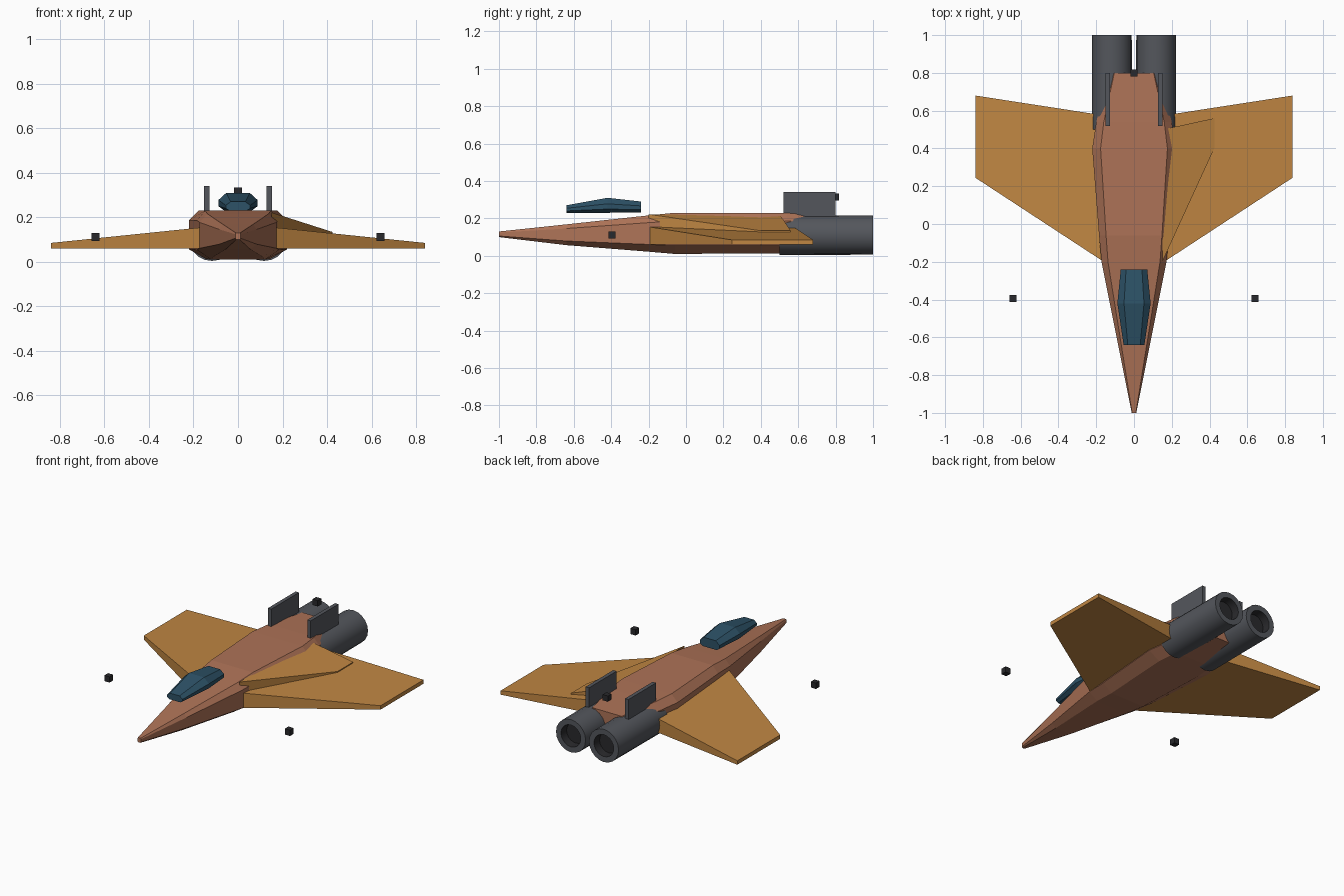
import bpy, bmesh
from math import cos, sin, pi

old = bpy.data.objects.get("Cube")
if old:
    bpy.data.objects.remove(old, do_unlink=True)


def material(name, rgb):
    m = bpy.data.materials.new(name)
    m.use_nodes = True
    m.diffuse_color = (*rgb, 1)
    bsdf = m.node_tree.nodes["Principled BSDF"]
    bsdf.inputs["Base Color"].default_value = (*rgb, 1)
    bsdf.inputs["Roughness"].default_value = 0.8
    return m


COPPER = material("copper hull", (0.42, 0.17, 0.095))
OCHRE = material("ochre wing", (0.53, 0.24, 0.055))
GREY = material("slate grey", (0.088, 0.094, 0.108))
GLASS = material("canopy blue", (0.026, 0.084, 0.135))
BLACK = material("charcoal", (0.022, 0.022, 0.025))


def loft(name, rings, *mats):
    """Skin equal-sized rings of points and cap both ends."""
    bm = bmesh.new()
    rows = [[bm.verts.new(p) for p in ring] for ring in rings]
    n = len(rows[0])
    for a, b in zip(rows, rows[1:]):
        for i in range(n):
            j = (i + 1) % n
            bm.faces.new((a[i], a[j], b[j], b[i]))
    bm.faces.new(rows[0])
    bm.faces.new(rows[-1])
    bmesh.ops.recalc_face_normals(bm, faces=bm.faces)
    mesh = bpy.data.meshes.new(name)
    bm.to_mesh(mesh)
    bm.free()
    ob = bpy.data.objects.new(name, mesh)
    bpy.context.collection.objects.link(ob)
    for m in mats:
        mesh.materials.append(m)
    return ob


def octagon(y, w, z0, z1, top, bottom, low, high):
    """Chamfered cross-section across the body."""
    h = z1 - z0
    half = [(bottom * w, z0), (w, z0 + low * h), (w, z0 + high * h), (top * w, z1)]
    return [(x, y, z) for x, z in half] + [(-x, y, z) for x, z in reversed(half)]


def box(name, centre, size, mat):
    (x, y, z), (a, b, c) = centre, [s / 2 for s in size]
    rings = [[(x - a, v, z - c), (x + a, v, z - c), (x + a, v, z + c), (x - a, v, z + c)]
             for v in (y - b, y + b)]
    return loft(name, rings, mat)


def panel(name, side, root, tip, mat):
    """Tapered slab; each end is x, front y, back y, bottom z, top z."""
    rings = [[(side * x, f, lo), (side * x, b, lo), (side * x, b, hi), (side * x, f, hi)]
             for x, f, b, lo, hi in (root, tip)]
    return loft(name, rings, mat)


# Fuselage: needle nose widening to a broad flat body
stations = [(-1, 0.012, 0.10, 0.13), (-0.64, 0.084, 0.057, 0.168),
            (-0.2, 0.172, 0.022, 0.216), (-0.06, 0.185, 0.01, 0.23),
            (0.4, 0.221, 0.013, 0.23), (0.54, 0.2, 0.013, 0.228),
            (0.8, 0.13, 0.03, 0.219)]
loft("fuselage", [octagon(*s, 0.8, 0.65, 0.2, 0.8) for s in stations], COPPER)

# Canopy: faceted pod above the nose
pod = [(-0.64, 0.055, 0.23, 0.27), (-0.42, 0.088, 0.23, 0.31), (-0.24, 0.07, 0.232, 0.29)]
loft("canopy", [octagon(*s, 0.6, 0.7, 0.25, 0.6) for s in pod], GLASS)


def engine(name, cx):
    """Cylinder along y with a recessed dark exhaust."""
    profile = [(0.5, 0.107), (0.7, 0.106), (1.0, 0.105), (1.0, 0.07), (0.95, 0.065)]
    n = 20
    rings = [[(cx + r * cos(2 * pi * i / n), y, 0.111 + r * sin(2 * pi * i / n))
              for i in range(n)] for y, r in profile]
    ob = loft(name, rings, GREY, BLACK)
    for f in ob.data.polygons:
        c = f.center
        if c.y > 0.94 and ((c.x - cx) ** 2 + (c.z - 0.111) ** 2) ** 0.5 < 0.069:
            f.material_index = 1
    bpy.ops.object.select_all(action="DESELECT")
    ob.select_set(True)
    bpy.context.view_layer.objects.active = ob
    bpy.ops.object.shade_smooth_by_angle(angle=pi / 6)


# Paired parts: wings, engines, fins and side markers
for side, label in ((1, "left"), (-1, "right")):
    panel(label + "_wing", side, (0.16, -0.2, 0.575, 0.06, 0.155),
          (0.84, 0.245, 0.68, 0.06, 0.085), OCHRE)
    engine(label + "_engine", side * 0.117)
    box(label + "_fin", (side * 0.14, 0.66, 0.265), (0.024, 0.28, 0.15), GREY)
    box(label + "_marker", (side * 0.64, -0.395, 0.112), (0.037, 0.037, 0.037), BLACK)

# Single raised panel over the left wing root, and the rear marker
panel("left_strake", 1, (0.15, -0.2, 0.5, 0.15, 0.222),
      (0.425, 0.4, 0.56, 0.1, 0.134), OCHRE)
box("rear_marker", (0, 0.8, 0.315), (0.037, 0.037, 0.037), BLACK)
